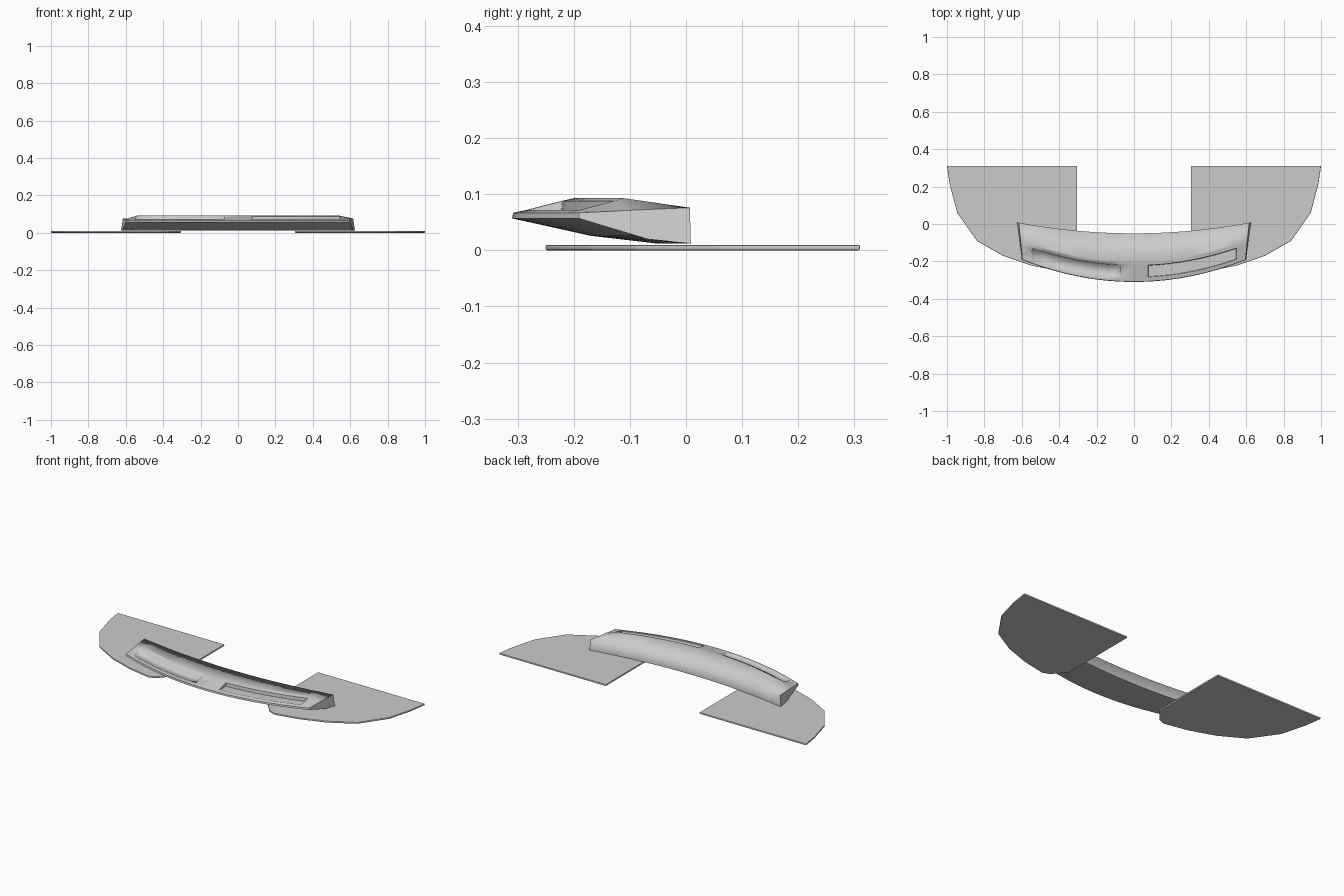
import bpy, bmesh, math

cube = bpy.data.objects.get("Cube")
if cube:
    bpy.data.objects.remove(cube)

grey = bpy.data.materials.new("light_grey")
grey.use_nodes = True
colour = (0.6, 0.6, 0.6, 1)
grey.diffuse_color = colour
grey.node_tree.nodes["Principled BSDF"].inputs["Base Color"].default_value = colour


def finish(bm, name):
    """Turn a bmesh into a linked, coloured object."""
    bmesh.ops.recalc_face_normals(bm, faces=bm.faces)
    mesh = bpy.data.meshes.new(name)
    bm.to_mesh(mesh)
    bm.free()
    mesh.materials.append(grey)
    obj = bpy.data.objects.new(name, mesh)
    bpy.context.collection.objects.link(obj)
    return obj


# Flat plates under each end of the bumper
outline = [(0.305, 0.31), (1.0, 0.31), (0.985, 0.21), (0.945, 0.06),
           (0.84, -0.09), (0.70, -0.17), (0.55, -0.222), (0.41, -0.25),
           (0.37, -0.235), (0.305, -0.16)]


def plate(name, side):
    bm = bmesh.new()
    face = bm.faces.new([bm.verts.new((side * x, y, 0)) for x, y in outline])
    top = bmesh.ops.extrude_face_region(bm, geom=[face])["geom"]
    for v in top:
        if isinstance(v, bmesh.types.BMVert):
            v.co.z = 0.01
    obj = finish(bm, name)
    bevel = obj.modifiers.new("rounded_edge", "BEVEL")
    bevel.width = 0.003
    bevel.segments = 2
    bevel.limit_method = "ANGLE"
    bevel.angle_limit = math.radians(60)


plate("left_plate", 1)
plate("right_plate", -1)

# Bumper cross-section: y at the middle, backward sweep, height, end height, end x
profile = [
    (-0.310, 0.33, 0.057, 0.057, 0.600),   # lip bottom
    (-0.308, 0.33, 0.067, 0.067, 0.596),   # lip top
    (-0.285, 0.32, 0.072, 0.068, 0.598),   # pocket front
    (-0.222, 0.31, 0.088, 0.071, 0.604),   # pocket back
    (-0.200, 0.31, 0.093, 0.072, 0.606),   # ridge
    (-0.050, 0.15, 0.077, 0.076, 0.616),   # back top
    (-0.050, 0.15, 0.012, 0.012, 0.625),   # back bottom
    (-0.170, 0.27, 0.026, 0.020, 0.614),   # underside
]
FRONT, BACK, BACK_TOP = 2, 3, 5
POCKET_IN, POCKET_OUT, END = 0.075, 0.535, 0.62
inner = [POCKET_IN + (POCKET_OUT - POCKET_IN) * i / 8 for i in range(9)]
half = inner + [END]
stations = [-x for x in reversed(half)] + [0] + half


def section(x):
    points = []
    for i, (y, sweep, z, end_z, end_x) in enumerate(profile):
        px = x
        if abs(x) == END:
            px, z = math.copysign(end_x, x), end_z
        elif abs(x) == POCKET_OUT:
            px = x + math.copysign(0.012 if i <= FRONT else -0.012 if i == BACK else 0, x)
        points.append((px, y + sweep * px * px, z))
    return points


bm = bmesh.new()
rings = [[bm.verts.new(p) for p in section(x)] for x in stations]
n = len(profile)
pockets = {1: [], -1: []}
for s in range(len(rings) - 1):
    middle = (stations[s] + stations[s + 1]) / 2
    for i in range(n):
        j = (i + 1) % n
        f = bm.faces.new([rings[s][i], rings[s][j], rings[s + 1][j], rings[s + 1][i]])
        if i == FRONT and POCKET_IN < abs(middle) < POCKET_OUT:
            pockets[1 if middle > 0 else -1].append(f)
for ring in (rings[0], rings[-1]):
    bm.faces.new(ring)
bmesh.ops.recalc_face_normals(bm, faces=bm.faces)
back_edges = {bm.edges.get((a[BACK_TOP], b[BACK_TOP])) for a, b in zip(rings, rings[1:])}

# Sink the two pockets to a level floor
for faces in pockets.values():
    bmesh.ops.inset_region(bm, faces=faces, thickness=0.002, use_even_offset=True)
    for v in {v for f in faces for v in f.verts}:
        v.co.z = 0.069

# Smooth along the sweep and over the back, crisp elsewhere
for f in bm.faces:
    f.smooth = True
for e in bm.edges:
    e.smooth = e in back_edges or e.calc_face_angle(3) < math.radians(20)
finish(bm, "bumper")
